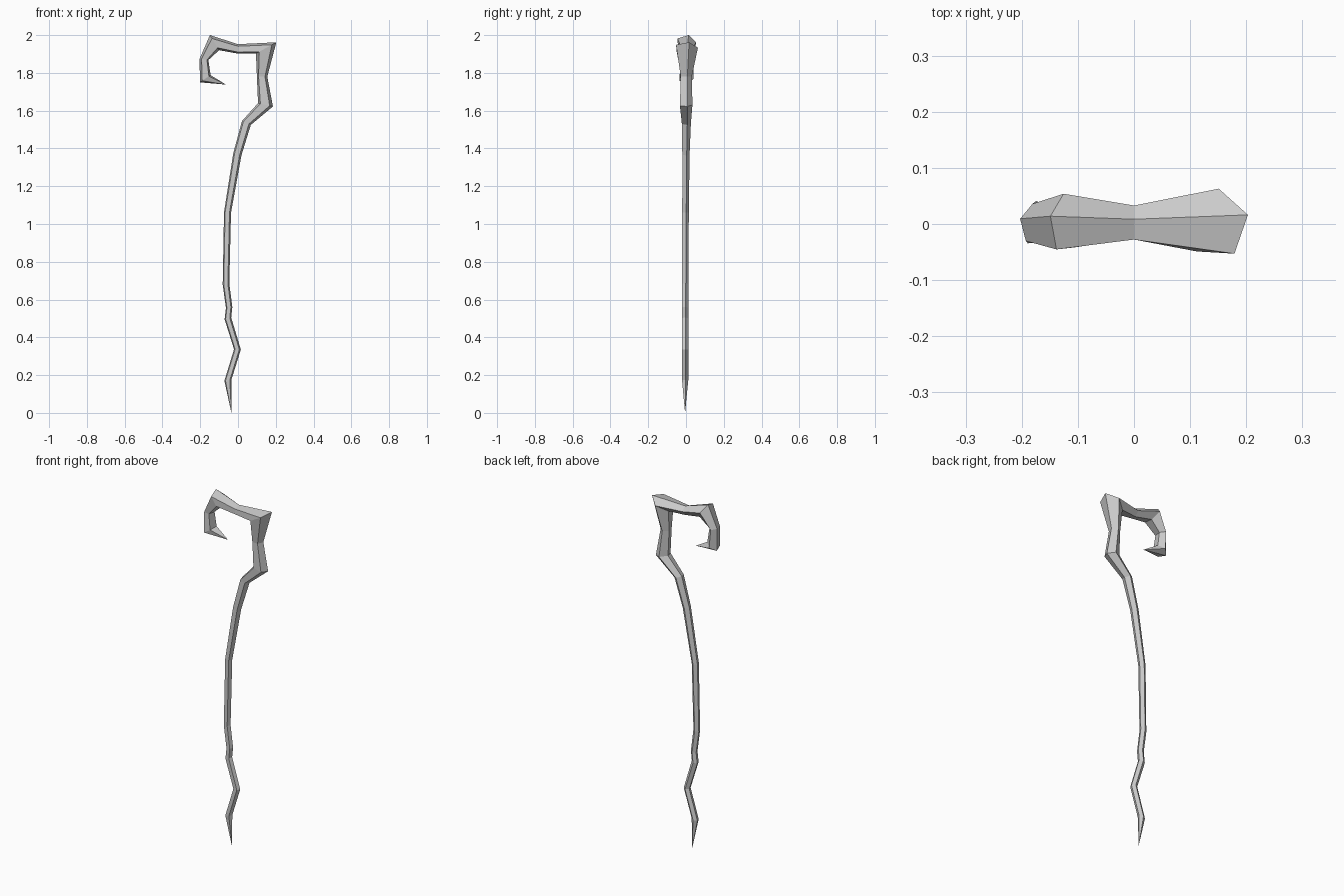
import bpy, bmesh
from math import sin, cos, radians
from mathutils import Vector

# Pentagonal section, slightly rotated; 0 degrees points to the outer edge of the bend
ANGLES = [radians(15 + 72 * k) for k in range(5)]

# Rings: outer x, outer z, inner x, inner z, depth radius, depth centre
RINGS = [
    (-0.035, 0.175, -0.072, 0.170, 0.018, -0.006),
    (0.015, 0.335, -0.021, 0.337, 0.018, -0.006),
    (-0.036, 0.505, -0.071, 0.495, 0.018, -0.006),
    (-0.030, 0.560, -0.064, 0.556, 0.018, -0.006),
    (-0.046, 0.685, -0.081, 0.680, 0.018, -0.006),
    (-0.037, 1.060, -0.074, 1.063, 0.019, -0.004),
    (0.018, 1.363, -0.025, 1.375, 0.021, -0.002),
    (0.068, 1.525, 0.021, 1.545, 0.026, 0.0),
    (0.185, 1.622, 0.106, 1.640, 0.036, -0.002),
    (0.155, 1.780, 0.100, 1.782, 0.032, -0.001),
    (0.203, 1.962, 0.095, 1.902, 0.063, 0.0),
    (0.000, 1.952, 0.000, 1.902, 0.033, 0.0),
    (-0.149, 2.000, -0.100, 1.920, 0.054, 0.0),
    (-0.203, 1.875, -0.157, 1.868, 0.036, 0.0),
    (-0.202, 1.750, -0.145, 1.788, 0.041, 0.0),
]
FOOT_TIP = (-0.035, -0.005, 0.0)
HOOK_TIP = (-0.063, 0.0, 1.738)


def make_ring(bm, ox, oz, ix, iz, r, y):
    outer, inner = Vector((ox, 0, oz)), Vector((ix, 0, iz))
    half = (outer - inner) / (cos(ANGLES[0]) - cos(ANGLES[2]))
    centre = outer - half * cos(ANGLES[0]) + Vector((0, y, 0))
    return [bm.verts.new(centre + half * cos(a) + Vector((0, r * sin(a), 0)))
            for a in ANGLES]


# Gnarled staff swept from foot to hook
bm = bmesh.new()
rings = [make_ring(bm, *r) for r in RINGS]
for a, b in zip(rings, rings[1:]):
    for k in range(5):
        n = (k + 1) % 5
        bm.faces.new((a[k], a[n], b[n], b[k]))

# Pointed ends
for ring, tip in ((rings[0], FOOT_TIP), (rings[-1], HOOK_TIP)):
    apex = bm.verts.new(tip)
    for k in range(5):
        bm.faces.new((ring[k], ring[(k + 1) % 5], apex))

bmesh.ops.recalc_face_normals(bm, faces=bm.faces)
mesh = bpy.data.meshes.new("crooked_staff")
bm.to_mesh(mesh)
bm.free()
bpy.context.collection.objects.link(bpy.data.objects.new("crooked_staff", mesh))
